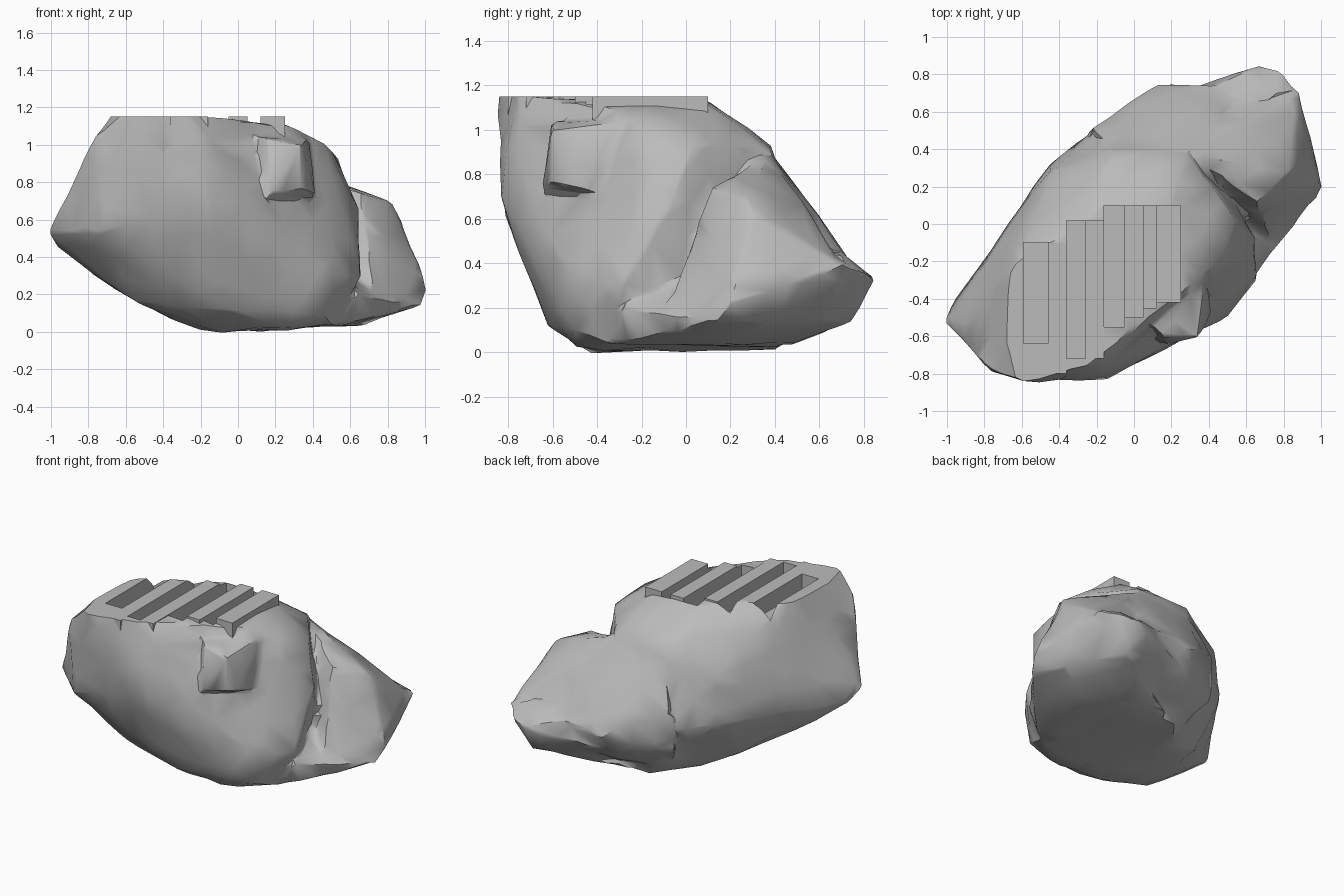
import bpy
import bmesh
from mathutils import Vector, noise

default_cube = bpy.data.objects.get("Cube")
if default_cube:
    bpy.data.objects.remove(default_cube, do_unlink=True)

TOP = 1.15
GROOVE_FLOOR = 1.03

stone = bpy.data.materials.new("stone grey")
stone.use_nodes = True
stone.diffuse_color = (0.5, 0.5, 0.5, 1)
stone.node_tree.nodes["Principled BSDF"].inputs["Base Color"].default_value = (0.5, 0.5, 0.5, 1)


def add_object(name, bm):
    """Turn a bmesh into a linked stone object."""
    mesh = bpy.data.meshes.new(name)
    bmesh.ops.recalc_face_normals(bm, faces=bm.faces[:])
    bm.to_mesh(mesh)
    bm.free()
    mesh.materials.append(stone)
    obj = bpy.data.objects.new(name, mesh)
    bpy.context.collection.objects.link(obj)
    return obj


def add_hull(bm, corners):
    """Add one chunk of rock as the convex hull of its corners."""
    verts = [bm.verts.new(corner) for corner in corners]
    bmesh.ops.convex_hull(bm, input=verts)
    loose = [v for v in verts if v.is_valid and not v.link_faces]
    bmesh.ops.delete(bm, geom=loose, context='VERTS')


def add_boxes(name, footprints, bottom, top):
    """Make upright boxes from (x0, x1, y0, y1) footprints."""
    bm = bmesh.new()
    for x0, x1, y0, y1 in footprints:
        box = bmesh.ops.create_cube(bm, size=1)["verts"]
        bmesh.ops.scale(bm, vec=(x1 - x0, y1 - y0, top - bottom), verts=box)
        bmesh.ops.translate(bm, verts=box, vec=((x0 + x1) / 2, (y0 + y1) / 2, (bottom + top) / 2))
    return add_object(name, bm)


def bake_modifiers(obj):
    """Replace the mesh by its modified version."""
    bpy.context.view_layer.update()
    graph = bpy.context.evaluated_depsgraph_get()
    baked = bpy.data.meshes.new_from_object(obj.evaluated_get(graph))
    obj.modifiers.clear()
    obj.data = baked


# Main boulder: flat foot, sloping nose on the right, level crown
main_mass = [
    (-.2, -.2, .01), (-.08, -.42, 0), (.2, -.5, .02), (.5, -.35, .03),
    (.4, .4, .02), (0, .4, .02), (-.2, .15, .02),
    (-.54, -.5, .15), (-.53, -.2, .15), (-.45, .05, .15), (-.05, -.62, .12),
    (-1.01, -.52, .53), (-.98, -.43, .46), (-.74, -.78, .53), (-.15, -.84, .7),
    (-.65, -.02, .45), (-.45, .32, .45), (-.2, .5, .4), (.15, -.66, .4),
    (.5, -.49, .3), (.46, -.5, .1), (.65, -.29, .3), (.65, -.08, .64),
    (-.63, -.03, .85), (-.44, .27, .78), (-.12, .39, .93), (.28, .38, .92),
    (.54, .03, .93), (.46, -.2, 1.01), (-.76, -.79, 1.05), (.08, -.71, .68),
    (-.66, -.6, 1.18), (-.64, -.25, 1.18), (-.3, 0, 1.15), (-.16, .1, 1.13),
    (.2, .1, 1.11), (.27, -.35, 1.1), (-.25, -.76, 1.16), (-.6, -.84, 1.18),
]

# Low tail reaching back and to the left
tail = [
    (.83, .27, .69), (.88, .32, .6), (1.01, .2, .22), (.98, .14, .14),
    (.89, .55, .42), (.88, .7, .38), (.56, .34, .78), (.28, .38, .9),
    (.73, -.12, .12), (.66, .12, .74), (.3, .4, .04), (.5, .63, .5),
    (0, .3, .3), (.1, .48, .67), (.68, .7, .13),
]

# Blunt end of the tail, blending into the back
tail_tip = [
    (.67, .85, .33), (.79, .82, .35), (.57, .81, .28), (.68, .74, .14),
    (.88, .7, .4), (.7, .7, .46), (.12, .6, .5), (.3, .45, .04), (.9, .3, .13),
    (.15, .68, .25),
]

# Gently rising underside that joins the foot to the tail
underside = [
    (-.1, -.2, .01), (.5, -.35, .03), (.73, -.12, .08), (.98, .15, .14),
    (.68, .2, .04), (.68, .72, .13), (.5, .48, .04), (.1, .45, .03),
    (.3, 0, .5), (.6, .3, .4), (.64, -.28, .2),
]

# Rounded hump on the back
back_hump = [
    (.07, .72, .42), (.13, .75, .36), (.54, .75, .4), (.5, .64, .5),
    (-.23, .51, .55), (-.25, .47, .25), (.1, .5, .66), (.4, .5, .66),
    (-.12, .39, .88), (.28, .38, .9), (.1, .6, .16), (.3, .4, .04), (-.1, .3, .05),
    (.6, .6, .15),
]

# Overhanging ledge at the front
front_ledge = [
    (.34, -.61, 1), (.15, -.61, 1.04), (.42, -.46, .72), (.34, -.61, .76),
    (.17, -.66, .73), (.38, -.3, 1.03), (0, -.4, 1.06), (.1, -.4, .8), (.3, -.2, .75),
]

# Weld the chunks, soften the joins and reduce to broad facets
bm = bmesh.new()
for chunk in (main_mass, tail, tail_tip, underside, back_hump, front_ledge):
    add_hull(bm, chunk)
rock = add_object("rock_body", bm)
weld = rock.modifiers.new("weld", 'REMESH')
weld.mode = 'VOXEL'
weld.voxel_size = 0.02
soften = rock.modifiers.new("soften", 'SMOOTH')
soften.iterations = 2
bake_modifiers(rock)

for vert in rock.data.vertices:
    vert.co += Vector(vert.normal) * noise.noise(vert.co * 4) * 0.015

facets = rock.modifiers.new("facets", 'DECIMATE')
facets.ratio = min(1, 1300 / (2 * len(rock.data.polygons)))
bake_modifiers(rock)

# Slice the crown level
bm = bmesh.new()
bm.from_mesh(rock.data)
cut = bmesh.ops.bisect_plane(bm, geom=bm.verts[:] + bm.edges[:] + bm.faces[:],
                             plane_co=(0, 0, TOP), plane_no=(0, 0, 1), clear_outer=True)
rim = [e for e in cut["geom_cut"] if isinstance(e, bmesh.types.BMEdge)]
bmesh.ops.holes_fill(bm, edges=rim)
bmesh.ops.recalc_face_normals(bm, faces=bm.faces[:])
bm.to_mesh(rock.data)
bm.free()

# Parallel grooves sunk into the crown
grooves = [(-.59, -.46, -.64, -.1), (-.36, -.26, -.72, .02),
           (-.16, -.05, -.55, .1), (.05, .12, -.45, .1)]
cutter = add_boxes("groove_cutter", grooves, GROOVE_FLOOR, TOP + 0.1)
cutter.hide_render = True
carve = rock.modifiers.new("carve", 'BOOLEAN')
carve.operation = 'DIFFERENCE'
carve.solver = 'EXACT'
carve.object = cutter
bake_modifiers(rock)
bpy.data.objects.remove(cutter, do_unlink=True)

# Raised slats between the grooves
slats = [(-.46, -.36, -.8, -.1), (-.26, -.16, -.72, .02),
         (-.05, .05, -.5, .1), (.12, .25, -.42, .1)]
add_boxes("crown_slats", slats, GROOVE_FLOOR - 0.01, TOP)

# Stone finish with crisp edges
bpy.ops.object.select_all(action='DESELECT')
rock.select_set(True)
bpy.context.view_layer.objects.active = rock
bpy.ops.object.shade_smooth_by_angle(angle=0.6)
